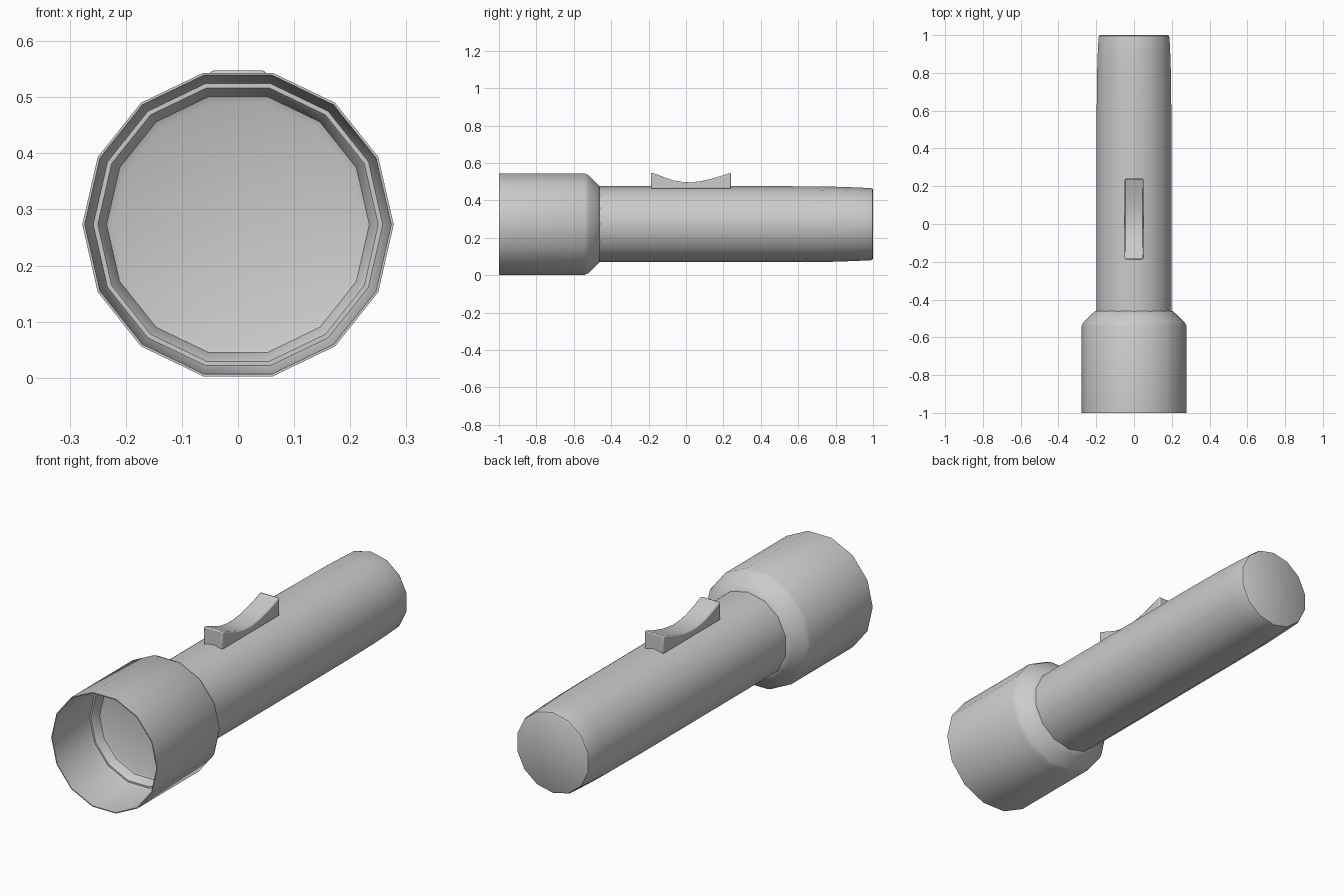
import bpy, bmesh, math

if "Cube" in bpy.data.objects:
    bpy.data.objects.remove(bpy.data.objects["Cube"])

SIDES = 14
AXIS_Z = 0.273


def finish(name, bm, angle, bevel=0.0):
    bmesh.ops.recalc_face_normals(bm, faces=bm.faces[:])
    mesh = bpy.data.meshes.new(name)
    bm.to_mesh(mesh)
    bm.free()
    ob = bpy.data.objects.new(name, mesh)
    bpy.context.collection.objects.link(ob)
    if bevel:
        mod = ob.modifiers.new("bevel", 'BEVEL')
        mod.width = bevel
        mod.segments = 2
        mod.limit_method = 'ANGLE'
        mod.angle_limit = math.radians(50)
    bpy.ops.object.select_all(action='DESELECT')
    bpy.context.view_layer.objects.active = ob
    ob.select_set(True)
    bpy.ops.object.shade_smooth_by_angle(angle=math.radians(angle))
    return ob


def lathe(name, profile, start):
    """Revolve (y, radius) points about the long axis and cap both ends."""
    bm = bmesh.new()
    rings = []
    for y, r in profile:
        ring = []
        for i in range(SIDES):
            a = start + 2 * math.pi * i / SIDES
            ring.append(bm.verts.new((r * math.cos(a), y, AXIS_Z + r * math.sin(a))))
        rings.append(ring)
    for a, b in zip(rings, rings[1:]):
        for i in range(SIDES):
            j = (i + 1) % SIDES
            bm.faces.new((a[i], a[j], b[j], b[i]))
    bm.faces.new(rings[0])
    bm.faces.new(rings[-1])
    return finish(name, bm, 40)


# Lamp head: lens, ledge, hollow cup wall, outer shell, tapered shoulder
lathe("lamp_head", [
    (-0.695, 0.222), (-0.70, 0.234), (-0.735, 0.245), (-0.742, 0.25),
    (-0.742, 0.258), (-0.76, 0.264), (-1.0, 0.273), (-1.0, 0.2775),
    (-0.54, 0.2775), (-0.52, 0.268), (-0.475, 0.221), (-0.462, 0.207),
    (-0.460, 0.19)], 0)

# Handle tube with a slightly narrowed, rounded tail (vertex on top)
lathe("handle", [
    (-0.48, 0.203), (0.55, 0.203), (0.78, 0.201), (0.90, 0.197),
    (0.985, 0.193), (0.996, 0.190), (1.0, 0.183)], math.pi / 2)

# Sliding switch with a scooped top
scoop = [(-0.187, 0.549), (-0.16, 0.541), (-0.12, 0.525), (-0.07, 0.508),
         (-0.02, 0.499), (0.03, 0.497), (0.09, 0.505), (0.14, 0.517),
         (0.19, 0.532), (0.24, 0.549)]
outline = [(-0.187, 0.462)] + scoop + [(0.24, 0.462)]
bm = bmesh.new()
left = [bm.verts.new((-0.05, y, z)) for y, z in outline]
right = [bm.verts.new((0.05, y, z)) for y, z in outline]
bm.faces.new(left)
bm.faces.new(right)
for i in range(len(outline)):
    j = (i + 1) % len(outline)
    bm.faces.new((left[i], left[j], right[j], right[i]))
finish("switch", bm, 50, bevel=0.006)
